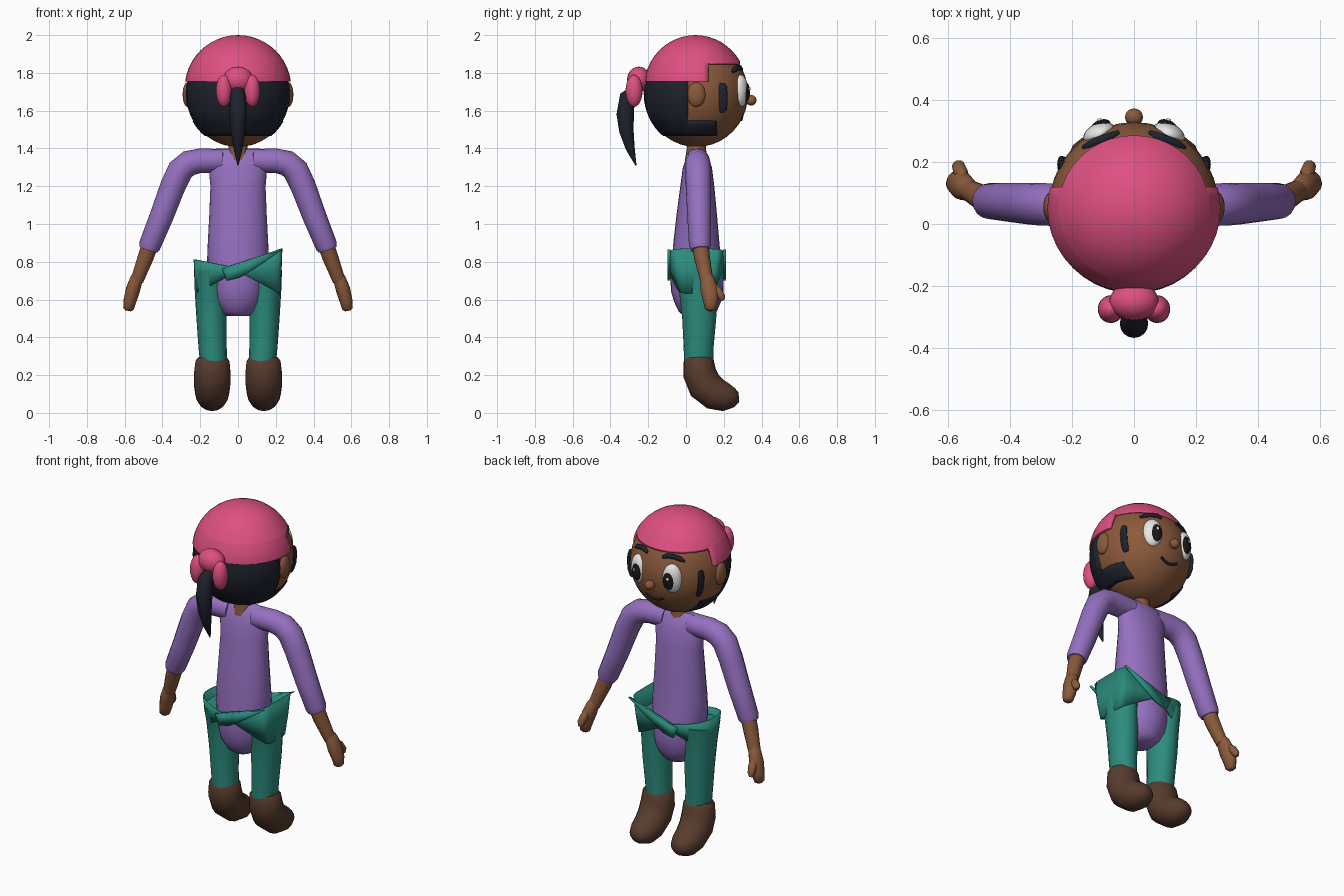
import bpy, bmesh, math
from mathutils import Vector, Matrix

cube = bpy.data.objects.get("Cube")
if cube:
    bpy.data.objects.remove(cube, do_unlink=True)


def material(name, r, g, b):
    m = bpy.data.materials.new(name)
    m.use_nodes = True
    m.diffuse_color = (r, g, b, 1)
    m.node_tree.nodes["Principled BSDF"].inputs["Base Color"].default_value = (r, g, b, 1)
    return m


PINK = material("pink cloth", .73, .08, .22)
PURPLE = material("purple cloth", .30, .162, .527)
TEAL = material("teal cloth", .025, .262, .205)
SKIN = material("brown skin", .254, .102, .045)
BOOT = material("dark brown leather", .098, .045, .027)
HAIR = material("blue black hair", .014, .016, .027)
WHITE = material("eye white", .83, .83, .83)
BLACK = material("pupil black", .01, .009, .009)


def finish(bm, name, mat, thick=0, angle=40):
    bmesh.ops.recalc_face_normals(bm, faces=bm.faces)
    me = bpy.data.meshes.new(name)
    bm.to_mesh(me)
    bm.free()
    me.materials.append(mat)
    ob = bpy.data.objects.new(name, me)
    bpy.context.collection.objects.link(ob)
    if thick:
        ob.modifiers.new("thickness", 'SOLIDIFY').thickness = thick
    bpy.ops.object.select_all(action='DESELECT')
    ob.select_set(True)
    bpy.context.view_layer.objects.active = ob
    bpy.ops.object.shade_smooth_by_angle(angle=math.radians(angle))
    return ob


def ellipsoid(name, mat, loc, size, turn=0, seg=20):
    bm = bmesh.new()
    mtx = Matrix.Translation(loc) @ Matrix.Rotation(turn, 4, 'Z') @ Matrix.Diagonal((*size, 1))
    bmesh.ops.create_uvsphere(bm, u_segments=seg, v_segments=seg // 2 + 2, radius=1, matrix=mtx)
    return finish(bm, name, mat)


def loft(name, mat, path, ref=(1, 0, 0), n=16, angle=50):
    """Sweep an ellipse along path entries (x, y, z, radius along ref, other radius)."""
    bm = bmesh.new()
    pts = [Vector(p[:3]) for p in path]
    rings = []
    for i, p in enumerate(path):
        t = (pts[min(i + 1, len(pts) - 1)] - pts[max(i - 1, 0)]).normalized()
        u = Vector(ref)
        u = (u - t * u.dot(t)).normalized()
        v = t.cross(u)
        angles = [math.tau * k / n for k in range(n)]
        rings.append([bm.verts.new(pts[i] + u * p[3] * math.cos(a) + v * p[-1] * math.sin(a))
                      for a in angles])
    for a, b in zip(rings, rings[1:]):
        for k in range(n):
            bm.faces.new((a[k], a[(k + 1) % n], b[(k + 1) % n], b[k]))
    bm.faces.new(rings[0])
    bm.faces.new(rings[-1])
    return finish(bm, name, mat, angle=angle)


def shell(name, mat, loc, size, planes, keep, thick):
    """Sphere cut along planes (axis, value), keeping the faces that pass the rule."""
    bm = bmesh.new()
    mtx = Matrix.Translation(loc) @ Matrix.Diagonal((*size, 1))
    bmesh.ops.create_uvsphere(bm, u_segments=40, v_segments=24, radius=1, matrix=mtx)
    for axis, value in planes:
        normal = Vector((0, 0, 0))
        normal[axis] = 1
        bmesh.ops.bisect_plane(bm, geom=bm.verts[:] + bm.edges[:] + bm.faces[:],
                               plane_co=normal * value, plane_no=normal)
    bad = [f for f in bm.faces if not keep(f.calc_center_median())]
    bmesh.ops.delete(bm, geom=bad, context='FACES')
    return finish(bm, name, mat, thick)


# Head, headscarf and hair
HY, HZ, HR = .055, 1.69, .274


def face_y(x, z):
    return HY + math.sqrt(HR ** 2 - x ** 2 - (z - HZ) ** 2)


def face_x(y, z):
    return math.sqrt(HR ** 2 - (y - HY) ** 2 - (z - HZ) ** 2)


ellipsoid("head", SKIN, (0, HY, HZ), (HR, HR, HR + .008), seg=36)
shell("headscarf", PINK, (0, .05, 1.72), (.282, .273, .28),
      [(2, 1.755), (2, 1.86), (1, .12)],
      lambda c: c.z > 1.755 and (c.y < .12 or c.z > 1.86), .016)
shell("back_hair", HAIR, (0, HY, HZ), (.279, .279, .29),
      [(2, 1.465), (2, 1.545), (2, 1.77), (1, .01), (1, .165)],
      lambda c: 1.465 < c.z < 1.77 and (c.y < .01 or (c.z < 1.545 and c.y < .165)), .02)
ellipsoid("scarf_knot", PINK, (0, -.25, 1.765), (.08, .062, .068))
loft("ponytail", HAIR, [(0, -.25, 1.72, .03), (0, -.31, 1.67, .043), (0, -.322, 1.58, .046),
                        (0, -.315, 1.49, .038), (0, -.295, 1.4, .024), (0, -.265, 1.31, .003)])
loft("neck", SKIN, [(0, HY, 1.34, .06), (0, HY, 1.4, .05), (0, HY, 1.46, .05)])

# Face
ellipsoid("nose", SKIN, (0, .345, 1.655), (.029, .028, .028))
loft("mouth", HAIR, [(x, face_y(x, z), z, .008) for x, z in
                     ((-.055, 1.572), (-.03, 1.558), (0, 1.552), (.03, 1.558), (.055, 1.572))],
     ref=(0, 0, 1), n=8)
for s, side in ((-1, "right"), (1, "left")):
    turn = -s * .42
    ellipsoid(side + "_scarf_loop", PINK, (s * .075, -.275, 1.705), (.042, .045, .085))
    ellipsoid(side + "_ear", SKIN, (s * .268, .055, 1.685), (.025, .048, .065))
    ellipsoid(side + "_eye", WHITE, (s * .112, .29, 1.705), (.055, .036, .085), turn)
    ellipsoid(side + "_pupil", BLACK, (s * .108, .315, 1.698), (.034, .021, .054), turn)
    ellipsoid(side + "_eye_glint", WHITE, (s * .112, .336, 1.715), (.008, .005, .01), turn)
    brow = ((.05, 1.818, .008), (.075, 1.828, .014), (.11, 1.826, .014), (.145, 1.815, .013),
            (.165, 1.803, .006))
    loft(side + "_brow", HAIR, [(s * x, face_y(x, z) + .004, z, r) for x, z, r in brow],
         ref=(0, 0, 1), n=10)
    patch = ((1.592, .014), (1.605, .024), (1.64, .028), (1.7, .028), (1.73, .024), (1.745, .014))
    loft(side + "_temple_hair", HAIR, [(s * face_x(.192, z), .192, z, r, .011) for z, r in patch],
         ref=(0, 1, 0), n=12)

# Shirt, ending in a rounded seat
loft("shirt", PURPLE, [(0, .062, .512, .06, .07), (0, .062, .535, .095, .1),
                       (0, .062, .59, .132, .125), (0, .06, .65, .142, .14),
                       (0, .058, .72, .15, .14), (0, .056, .8, .164, .13),
                       (0, .055, .9, .16, .122), (0, .057, 1.05, .152, .107),
                       (0, .06, 1.2, .146, .09), (0, .06, 1.3, .155, .077),
                       (0, .058, 1.37, .15, .05), (0, .056, 1.398, .12, .025)], n=24)

for s, side in ((-1, "right"), (1, "left")):
    # Arms and hands
    loft(side + "_sleeve", PURPLE, [(s * x, y, z, r) for x, y, z, r in (
        (.08, .058, 1.335, .062), (.2, .06, 1.335, .065), (.26, .062, 1.322, .068),
        (.305, .064, 1.285, .069), (.345, .066, 1.2, .067), (.405, .07, 1.04, .063),
        (.468, .074, .885, .058), (.475, .076, .865, .05))], ref=(0, 1, 0))
    loft(side + "_forearm", SKIN, [(s * .455, .072, .92, .044), (s * .49, .085, .82, .042),
                                   (s * .535, .11, .7, .034)], ref=(0, 1, 0), n=12)
    loft(side + "_hand", SKIN, [(s * .527, .108, .728, .028), (s * .537, .113, .71, .038, .034),
                                (s * .557, .125, .65, .048, .038),
                                (s * .573, .132, .59, .04, .034), (s * .58, .13, .55, .03, .028),
                                (s * .582, .13, .54, .015)], ref=(0, 1, 0), n=12)
    loft(side + "_thumb", SKIN, [(s * .55, .14, .68, .015), (s * .56, .168, .645, .024),
                                 (s * .567, .188, .615, .021), (s * .568, .196, .595, .01)],
         n=10)
    # Trouser legs and boots
    loft(side + "_trouser_leg", TEAL, [(s * .13, .067, .27, .072, .077),
                                       (s * .135, .067, .36, .075, .08),
                                       (s * .14, .07, .5, .08, .09),
                                       (s * .146, .065, .65, .083, .102),
                                       (s * .15, .06, .76, .083, .125)])
    loft(side + "_boot", BOOT, [(s * .135, .066, .295, .075, .068), (s * .135, .067, .275, .09, .08),
                                (s * .136, .072, .21, .097, .088), (s * .137, .1, .145, .096, .092),
                                (s * .137, .155, .1, .09, .087), (s * .137, .21, .084, .08, .076),
                                (s * .137, .255, .082, .06, .052),
                                (s * .137, .28, .084, .028, .026)])

# Loose waistband: round on one side, square and raised on the other
bm = bmesh.new()
N = 48
rows = [[], [], []]
for k in range(N):
    a = math.tau * k / N
    c, d = math.cos(a), math.sin(a)
    e = .3 if c > 0 else .75
    x = .235 * math.copysign(abs(c) ** e, c) if abs(c) > 1e-6 else 0
    y = .15 * math.copysign(abs(d) ** e, d) if abs(d) > 1e-6 else 0
    top = .775 + (.33 * (x + .05) if x > -.05 else -.2 * (x + .05))
    low = .75 - .5 * abs(x)
    pinch = 1 - .28 * min(1, abs(x) / .2)
    mid = top * .45 + low * .55
    rows[0].append(bm.verts.new((x, .057 + y, top)))
    rows[1].append(bm.verts.new((x * .98, .057 + y * (1 + pinch) / 2, mid)))
    rows[2].append(bm.verts.new((x * .95, .057 + y * pinch, low)))
for a, b in zip(rows, rows[1:]):
    for k in range(N):
        bm.faces.new((a[k], a[(k + 1) % N], b[(k + 1) % N], b[k]))
finish(bm, "waistband", TEAL, .008)

# Folded flap crossing the waistband on both faces
for y, name in ((-.09, "flap_one"), (.204, "flap_two")):
    bm = bmesh.new()
    outline = ((-.085, .765), (-.06, .70), (.005, .715), (.06, .745), (.235, .865),
               (.06, .805), (-.03, .775))
    bm.faces.new([bm.verts.new((x, y, z)) for x, z in outline])
    ob = finish(bm, name, TEAL, .016)
    ob.modifiers["thickness"].offset = 0
